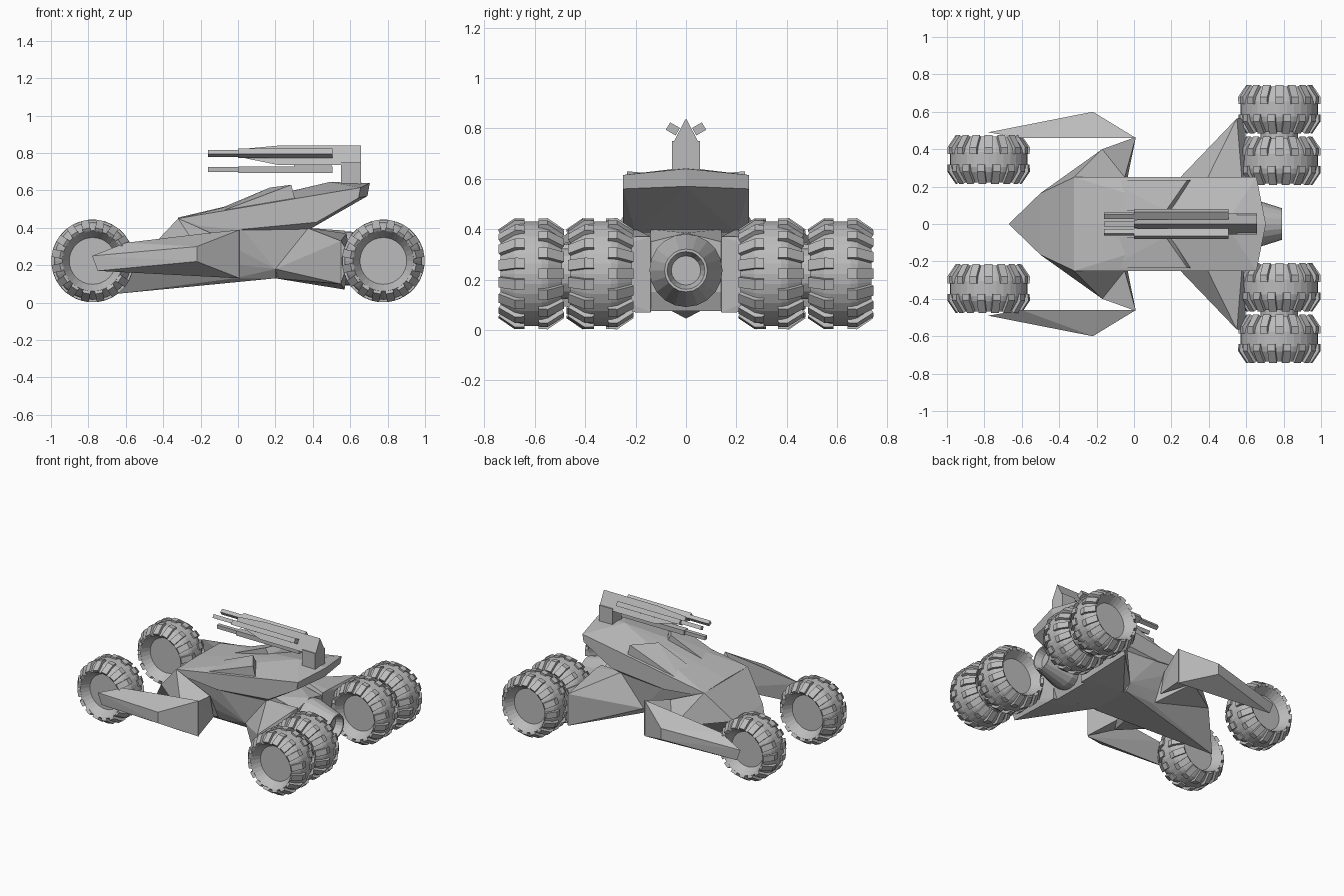
import bpy, bmesh, math
from mathutils import Matrix, Vector

if "Cube" in bpy.data.objects:
    bpy.data.objects.remove(bpy.data.objects["Cube"])

grey = bpy.data.materials.new("matte_grey")
grey.diffuse_color = (0.5, 0.5, 0.5, 1)
grey.use_nodes = True
grey.node_tree.nodes["Principled BSDF"].inputs["Base Color"].default_value = grey.diffuse_color


def finish(name, bm):
    bmesh.ops.recalc_face_normals(bm, faces=bm.faces)
    me = bpy.data.meshes.new(name)
    bm.to_mesh(me)
    bm.free()
    me.materials.append(grey)
    ob = bpy.data.objects.new(name, me)
    bpy.context.collection.objects.link(ob)
    return ob


def facet(name, pts):
    """Faceted solid wrapped around a few corner points."""
    bm = bmesh.new()
    for p in pts:
        bm.verts.new(p)
    res = bmesh.ops.convex_hull(bm, input=bm.verts)
    loose = [g for g in res["geom_interior"] if isinstance(g, bmesh.types.BMVert)]
    bmesh.ops.delete(bm, geom=loose, context='VERTS')
    bmesh.ops.dissolve_limit(bm, angle_limit=0.01, verts=bm.verts, edges=bm.edges)
    return finish(name, bm)


def flip(pts):
    return [(x, -y, z) for x, y, z in pts]


def sym(name, pts):
    """One solid spanning both sides of the centre line."""
    return facet(name, pts + flip(pts))


def pair(name, pts):
    """Separate left and right solids."""
    facet(name + "_left", pts)
    facet(name + "_right", flip(pts))


def bar(name, x0, x1, y, z, w, h, roll=0):
    """Box along x, rolled about its own axis."""
    c, s = math.cos(roll), math.sin(roll)
    facet(name, [(x, y + c * a - s * b, z + s * a + c * b)
                 for x in (x0, x1) for a in (-w / 2, w / 2) for b in (-h / 2, h / 2)])


def lathe(name, profile, axis, centre, n):
    """Revolve (along, radius) profile around the x or y axis."""
    bm = bmesh.new()
    rings = []
    for a, r in profile:
        ring = []
        for i in range(n):
            t = 2 * math.pi * i / n
            u, v = r * math.cos(t), r * math.sin(t)
            p = Vector((a, u, v)) if axis == 'x' else Vector((u, a, v))
            ring.append(bm.verts.new(p + Vector(centre)))
        rings.append(ring)
    for p, q in zip(rings, rings[1:]):
        for i in range(n):
            bm.faces.new((p[i], p[(i + 1) % n], q[(i + 1) % n], q[i]))
    bm.faces.new(rings[0])
    bm.faces.new(rings[-1])
    return finish(name, bm)


# Body: wedge nose and belly, running back under the deck
sym("nose_and_belly", [(-.67, 0, .045), (-.5, .165, .26), (-.32, .25, .45),
                       (.0, .25, .42), (-.02, .15, .13), (.2, .16, .13), (.2, .2, .18),
                       (.38, .21, .40)])

# Upper deck with a centre ridge and undercut tail
sym("upper_deck", [(-.32, .25, .45), (-.32, 0, .455), (.49, 0, .645), (.705, 0, .64),
                   (.655, .25, .615), (.692, 0, .57), (.645, .25, .56), (.42, .25, .43),
                   (.37, .2, .385), (-.2, .25, .41), (0, .25, .39)])

# Raised panels either side of the ridge
pair("raised_panel", [(-.14, .235, .47), (-.14, .07, .485), (.17, .07, .615), (.285, .235, .63),
                      (.2, .07, .56), (.31, .235, .53)])

# Rear arms that flare out to the wheels, and the core between them
pair("rear_arm", [(.2, .13, .13), (.2, .2, .18), (.37, .2, .40), (.58, .2, .37), (.58, .14, .37),
                  (.57, .14, .07), (.57, .2, .07), (.55, .565, .33), (.55, .565, .1),
                  (.6, .56, .25)])
sym("rear_core", [(.2, .14, .13), (.54, .14, .075), (.57, .14, .15), (.57, .14, .35),
                  (.37, .14, .4), (.57, 0, .385)])

# Nose cheeks, struts and the side fenders they carry
pair("nose_cheek", [(-.5, .165, .26), (-.32, .25, .45), (-.17, .40, .22), (-.05, .25, .33),
                    (-.05, .15, .14)])
pair("fender_strut", [(-.17, .40, .22), (.01, .465, .39), (.01, .465, .14), (-.05, .25, .33),
                      (-.04, .22, .17)])
pair("front_fender", [(-.78, .49, .25), (-.75, .49, .17), (-.22, .60, .30), (-.22, .60, .22),
                      (.01, .46, .39), (.01, .46, .13), (-.18, .46, .37), (-.6, .46, .32)])

# Exhaust nozzle with a hollow end
lathe("exhaust", [(.55, .145), (.6, .145), (.79, .085), (.79, .075), (.74, .058)],
      'x', (0, 0, .236), 20)

# Gun: post, peaked housing, three barrels
sym("gun_post", [(.55, .055, .58), (.657, .055, .58), (.55, .055, .75), (.657, .055, .75)])
sym("gun_housing", [(.657, .055, .735), (.657, 0, .84), (.22, 0, .84), (.22, .055, .735),
                    (0, .02, .78), (0, 0, .82)])
for label, y, z, roll in (("left", .052, .798, .52), ("right", -.052, .798, -.52), ("lower", 0, .711, 0)):
    bar("barrel_sleeve_" + label, 0, .505, y, z, .045, .034, roll)
    bar("barrel_" + label, -.16, .02, y * .85, z, .028, .026, roll)
bar("lower_barrel_mount", .3, .5, 0, .735, .03, .03)

# Wheels: barrel-shaped tyre with deep dished hub and staggered tread lugs
half = [(.06, .125), (.122, .162), (.067, .2), (.04, .208)]
tyre = half + [(-a, r) for a, r in reversed(half)]
lug = [(.028, .195), (.028, .219), (.065, .2205), (.13, .176), (.119, .158)]
LUGS = 16


def wheel(name, x, y, z=.223):
    lathe(name + "_tyre", tyre, 'y', (x, y, z), 32)
    bm = bmesh.new()
    for side in (1, -1):
        for i in range(LUGS):
            ang = 2 * math.pi * (i + (.5 if side < 0 else 0)) / LUGS
            m = Matrix.Translation((x, y, z)) @ Matrix.Rotation(ang, 4, 'Y')
            a, b = [[bm.verts.new(m @ Vector((w, side * p, r))) for p, r in lug]
                    for w in (-.021, .021)]
            bm.faces.new(a)
            bm.faces.new(b)
            n = len(lug)
            for k in range(n):
                bm.faces.new((a[k], a[(k + 1) % n], b[(k + 1) % n], b[k]))
    finish(name + "_tread", bm)


for side, s in (("left", 1), ("right", -1)):
    wheel("front_wheel_" + side, -.777, s * .345)
    wheel("rear_inner_wheel_" + side, .777, s * .338)
    wheel("rear_outer_wheel_" + side, .777, s * .614)
    # Hub joining the twin rear wheels
    lathe("twin_hub_" + side, [(-.08, .1), (.08, .1)], 'y', (.777, s * .476, .223), 16)
